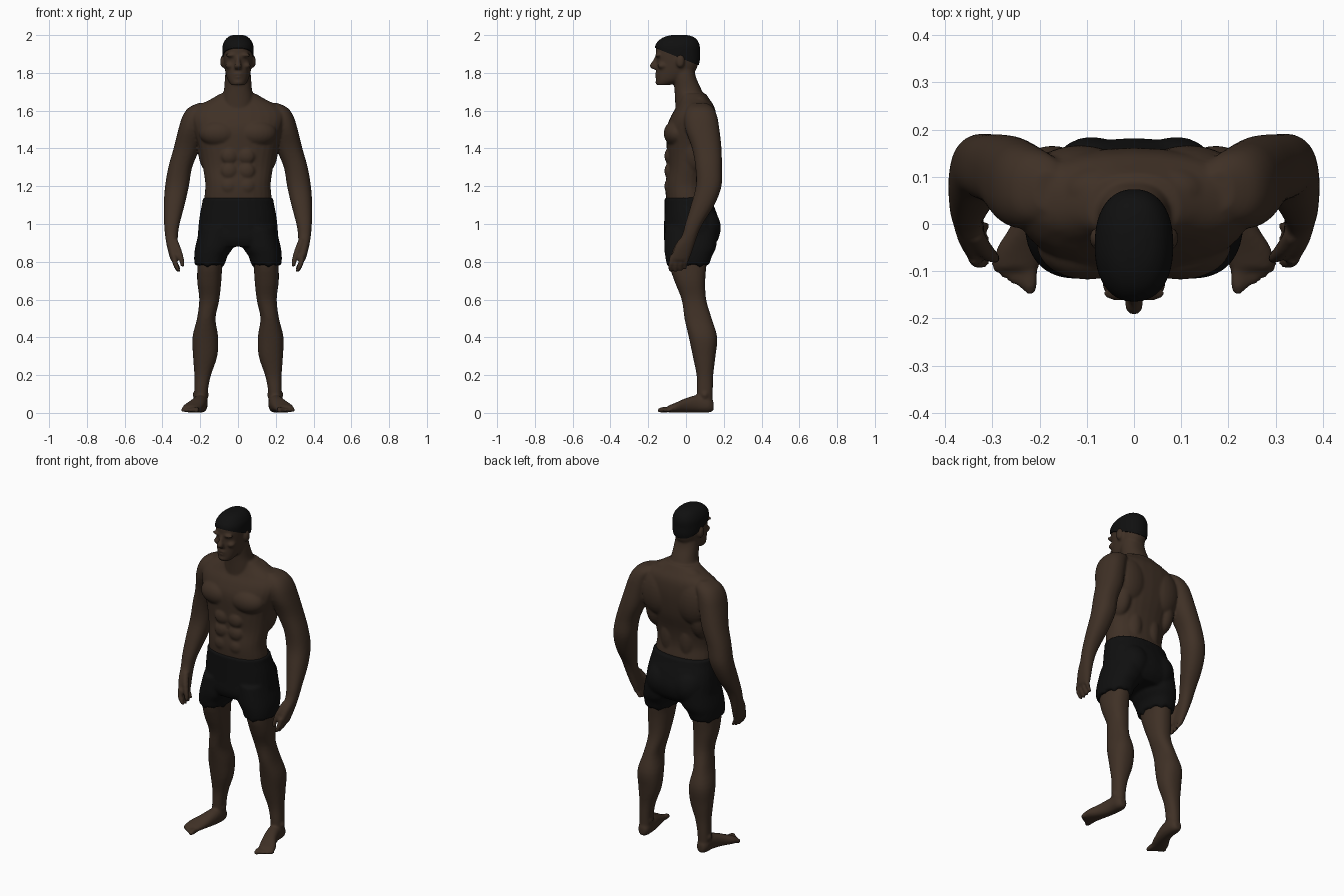
import bpy, bmesh, math
from mathutils import Matrix, Vector

default_cube = bpy.data.objects.get("Cube")
if default_cube:
    bpy.data.objects.remove(default_cube, do_unlink=True)


def make_material(name, colour):
    material = bpy.data.materials.new(name)
    material.use_nodes = True
    material.diffuse_color = (*colour, 1)
    shader = material.node_tree.nodes["Principled BSDF"]
    shader.inputs["Base Color"].default_value = (*colour, 1)
    shader.inputs["Roughness"].default_value = 0.8
    return material


skin = make_material("dark brown skin", (.05, .03, .019))
black_cloth = make_material("black cloth", (.005, .005, .005))
black_hair = make_material("black hair", (.005, .005, .005))


def smooth_rings(rings, steps):
    """Catmull-Rom interpolation between the given sections."""
    points = [Vector(ring) for ring in rings]
    padded = [points[0]] + points + [points[-1]]
    result = []
    for a, b, c, d in zip(padded, padded[1:], padded[2:], padded[3:]):
        for step in range(steps):
            t = step / steps
            result.append(b + (c - a) * (t / 2)
                          + (a * 2 - b * 5 + c * 4 - d) * (t * t / 2)
                          + (b * 3 - a - c * 3 + d) * (t ** 3 / 2))
    return result + [points[-1]]


def loft(bm, rings, side=1, along_y=False, sides=28, steps=4):
    """Closed skin over oval sections (x, y, z, radius x, other radius)."""
    loops = []
    for x, y, z, radius, depth in smooth_rings(rings, steps):
        loop = []
        for i in range(sides):
            angle = math.tau * i / sides
            c, s = math.cos(angle), math.sin(angle)
            # slightly squared oval
            u = math.copysign(abs(c) ** .88, c) * radius
            v = math.copysign(abs(s) ** .88, s) * depth
            place = (x + u, y, z + v) if along_y else (x + u, y + v, z)
            loop.append(bm.verts.new((place[0] * side, place[1], place[2])))
        loops.append(loop)
    faces = [bm.faces.new(loops[0]), bm.faces.new(loops[-1])]
    for low, high in zip(loops, loops[1:]):
        for i in range(sides):
            j = (i + 1) % sides
            faces.append(bm.faces.new((low[i], low[j], high[j], high[i])))
    bmesh.ops.recalc_face_normals(bm, faces=faces)


def oval(bm, centre, radii, side=1):
    place = Matrix.Translation((centre[0] * side, centre[1], centre[2]))
    bmesh.ops.create_uvsphere(bm, u_segments=24, v_segments=16, radius=1,
                              matrix=place @ Matrix.Diagonal((*radii, 1)))


def finish(bm, name, material, voxel=None, smoothing=4):
    mesh = bpy.data.meshes.new(name)
    bm.to_mesh(mesh)
    bm.free()
    mesh.materials.append(material)
    for polygon in mesh.polygons:
        polygon.use_smooth = True
    obj = bpy.data.objects.new(name, mesh)
    bpy.context.collection.objects.link(obj)
    if voxel:
        blend = obj.modifiers.new("blend parts", "REMESH")
        blend.mode = "VOXEL"
        blend.voxel_size = voxel
        blend.use_smooth_shade = True
        relax = obj.modifiers.new("relax", "SMOOTH")
        relax.factor = .5
        relax.iterations = smoothing
    return obj


body = bmesh.new()

# Torso and neck
loft(body, [
    (0, .02, .92, .16, .1), (0, .02, 1.0, .175, .11), (0, .005, 1.13, .178, .11),
    (0, -.002, 1.21, .173, .107), (0, .01, 1.3, .186, .107),
    (0, .022, 1.4, .205, .124), (0, .028, 1.5, .235, .132),
    (0, .04, 1.57, .25, .12), (0, .05, 1.62, .22, .1),
    (0, .045, 1.66, .145, .08), (0, .035, 1.69, .095, .07)])
loft(body, [
    (0, .035, 1.58, .09, .09), (0, .022, 1.66, .085, .08),
    (0, .008, 1.72, .073, .07), (0, -.008, 1.78, .069, .06),
    (0, -.02, 1.85, .06, .06)])

# Head, nose, lips and chin
head_rings = [
    (0, -.122, 1.735, .034, .034), (0, -.088, 1.76, .053, .07),
    (0, -.058, 1.8, .066, .1), (0, -.045, 1.85, .074, .11),
    (0, -.046, 1.9, .077, .113), (0, -.046, 1.94, .075, .112),
    (0, -.042, 1.97, .061, .094), (0, -.038, 1.988, .041, .065),
    (0, -.036, 1.996, .018, .03)]
loft(body, head_rings)
loft(body, [(0, -.15, 1.892, .01, .012), (0, -.163, 1.862, .012, .014),
            (0, -.172, 1.838, .019, .021), (0, -.162, 1.82, .018, .016)])
oval(body, (0, -.153, 1.793), (.026, .012, .007))
oval(body, (0, -.152, 1.778), (.023, .012, .007))
oval(body, (0, -.146, 1.75), (.026, .016, .016))

for side in (1, -1):
    # Brow, cheek and ear
    oval(body, (.033, -.147, 1.893), (.034, .016, .01), side)
    oval(body, (.043, -.125, 1.838), (.025, .027, .018), side)
    oval(body, (.081, -.03, 1.86), (.013, .022, .034), side)

    # Chest, stomach and back muscles
    oval(body, (.098, -.045, 1.48), (.108, .073, .073), side)
    oval(body, (.115, .095, 1.5), (.11, .072, .14), side)
    oval(body, (.06, .06, 1.25), (.055, .055, .14), side)
    oval(body, (.15, .05, 1.4), (.062, .085, .13), side)
    oval(body, (.07, .07, 1.63), (.085, .055, .055), side)
    for height in (1.2, 1.28, 1.36):
        oval(body, (.046, -.09, height), (.043, .024, .042), side)

    # Arm and palm
    loft(body, [
        (.18, .07, 1.64, .03, .04), (.2, .075, 1.615, .062, .07),
        (.226, .078, 1.57, .068, .087), (.246, .087, 1.5, .07, .09),
        (.272, .11, 1.4, .069, .078), (.306, .12, 1.3, .063, .07),
        (.323, .12, 1.2, .063, .068), (.338, .088, 1.1, .055, .062),
        (.35, .042, 1.0, .041, .046), (.352, .02, .94, .034, .041),
        (.347, -.008, .88, .029, .049), (.338, -.03, .82, .022, .05),
        (.335, -.035, .805, .017, .045)], side)

    # Fingers and thumb
    for i in range(4):
        y = -.072 + .026 * i
        lift = (.004, 0, .005, .016)[i]
        loft(body, [
            (.338, y, .835, .013, .013), (.335, y - .006, .8, .014, .013),
            (.326, y - .01, .77 + lift, .013, .012),
            (.313, y - .01, .745 + lift, .009, .009)], side, sides=12)
    loft(body, [(.337, -.02, .92, .016, .018), (.318, -.05, .87, .017, .018),
                (.301, -.068, .82, .014, .014), (.293, -.074, .775, .01, .01)],
         side, sides=12)

    # Leg
    loft(body, [
        (.12, .02, .95, .09, .1), (.146, .01, .8, .068, .1),
        (.152, .02, .7, .064, .082), (.152, .042, .6, .053, .065),
        (.168, .064, .5, .049, .072), (.173, .09, .4, .068, .075),
        (.174, .096, .3, .064, .06), (.187, .1, .2, .044, .044),
        (.195, .1, .12, .036, .042), (.197, .1, .03, .034, .04)], side)
    oval(body, (.16, .03, .54), (.036, .038, .048), side)
    for ankle in (.166, .228):
        oval(body, (ankle, .1, .095), (.012, .018, .018), side)

    # Foot and toes
    loft(body, [
        (.197, .146, .035, .02, .024), (.197, .12, .044, .035, .042),
        (.2, .06, .048, .038, .046), (.216, 0, .04, .043, .038),
        (.24, -.055, .028, .052, .026), (.249, -.095, .02, .046, .018)],
        side, along_y=True)
    for i in range(5):
        x = .22 + .0175 * i
        radius = .015 if i == 0 else .0115
        tip = -.148 + .011 * i
        loft(body, [(x, -.08, .018, radius, radius),
                    (x, tip + .02, .016, radius, radius),
                    (x, tip, .013, radius * .6, radius * .6)],
             side, along_y=True, sides=12)

finish(body, "body", skin, voxel=.007)

# Hair cap: an inflated copy of the skull, trimmed along the hairline
hair = bmesh.new()
loft(hair, [(x, y + .001, z + .005, radius + .006, depth + .005)
            for x, y, z, radius, depth in head_rings], steps=6, sides=48)
hairline = Vector((0, -.4, -1)).normalized()
bmesh.ops.bisect_plane(
    hair, geom=hair.verts[:] + hair.edges[:] + hair.faces[:],
    plane_co=(0, -.046, 1.885), plane_no=hairline, clear_outer=True)
bmesh.ops.holes_fill(hair, edges=[e for e in hair.edges if e.is_boundary])
finish(hair, "hair", black_hair)
bpy.context.view_layer.objects.active = bpy.data.objects["hair"]
bpy.data.objects["hair"].select_set(True)
bpy.ops.object.shade_smooth_by_angle(angle=math.radians(50))

# Shorts: seat plus two wide legs
shorts = bmesh.new()
loft(shorts, [
    (0, .01, 1.14, .187, .124), (0, .014, 1.11, .19, .128),
    (0, .025, 1.05, .202, .14), (0, .033, .98, .21, .149),
    (0, .027, .92, .212, .144), (0, .02, .88, .19, .12)])
for side in (1, -1):
    loft(shorts, [
        (.11, .028, .98, .09, .14), (.126, .022, .88, .1, .138),
        (.144, .014, .83, .088, .124), (.15, .01, .785, .081, .113)], side)
    oval(shorts, (.09, .085, .98), (.095, .1, .11), side)
    # Uneven hem
    for i in range(9):
        angle = math.tau * i / 9
        oval(shorts, (.15 + .066 * math.cos(angle), .01 + .097 * math.sin(angle),
                      .79), (.016, .016, .012 + .008 * (i % 2)), side)
finish(shorts, "shorts", black_cloth, voxel=.009, smoothing=3)
